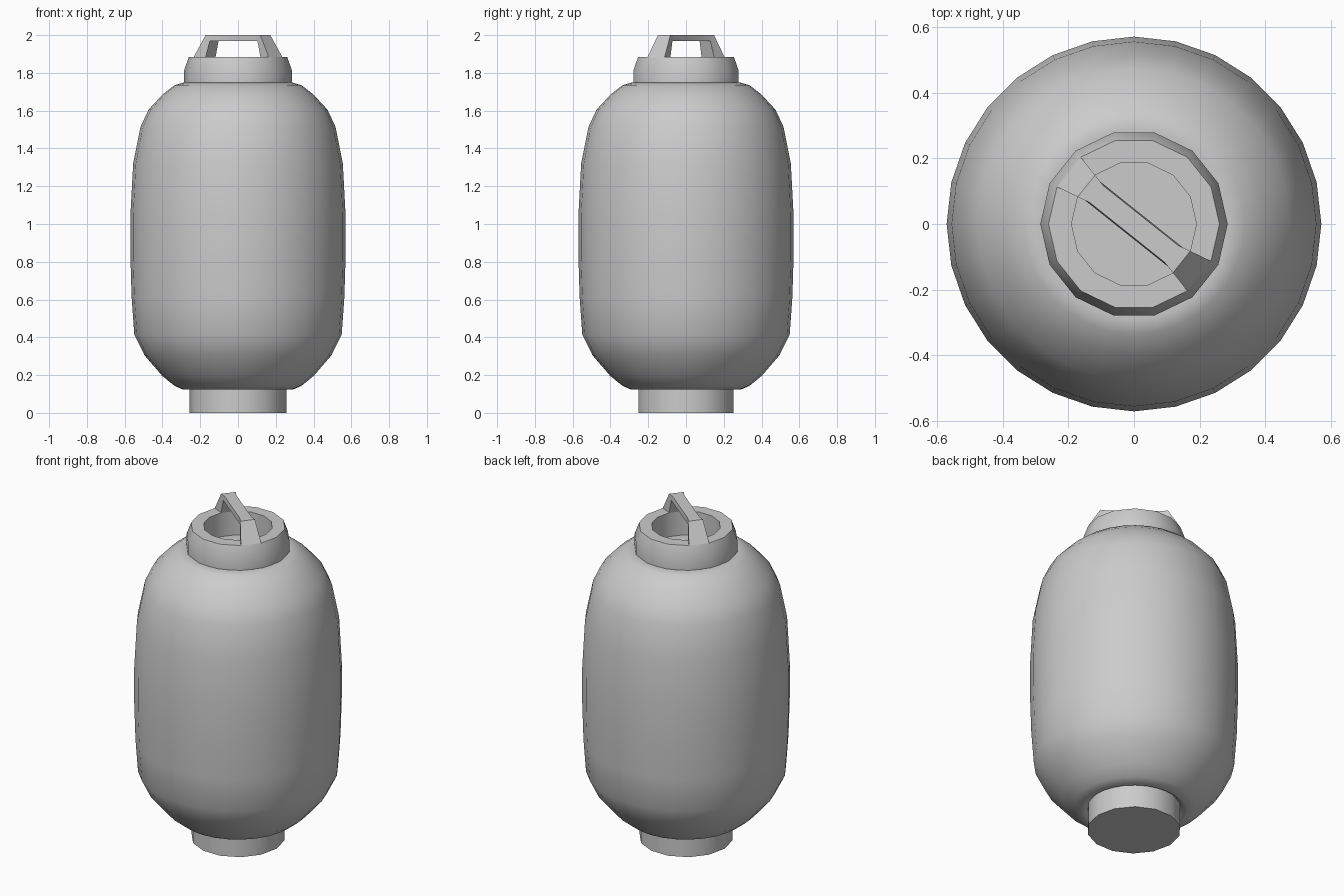
import bpy, bmesh, math

if "Cube" in bpy.data.objects:
    bpy.data.objects.remove(bpy.data.objects["Cube"])


def finish(name, bm, angle=32):
    bmesh.ops.remove_doubles(bm, verts=bm.verts, dist=1e-5)
    bmesh.ops.recalc_face_normals(bm, faces=bm.faces)
    me = bpy.data.meshes.new(name)
    bm.to_mesh(me)
    bm.free()
    ob = bpy.data.objects.new(name, me)
    bpy.context.collection.objects.link(ob)
    me.shade_smooth()
    me.set_sharp_from_angle(angle=math.radians(angle))
    return ob


def lathe(name, profile, sides, cap_start=False, cap_end=False, angle=32):
    """Revolve (radius, height) points around z."""
    bm = bmesh.new()
    rings = [[bm.verts.new((r * math.cos(2 * math.pi * i / sides),
                            r * math.sin(2 * math.pi * i / sides), z))
              for i in range(sides)] for r, z in profile]
    for a, b in zip(rings, rings[1:]):
        for i in range(sides):
            j = (i + 1) % sides
            bm.faces.new((a[i], a[j], b[j], b[i]))
    if cap_start:
        bm.faces.new(rings[0][::-1])
    if cap_end:
        bm.faces.new(rings[-1])
    return finish(name, bm, angle)


# Paper lantern body
lathe("lantern_body", [
    (0.25, 0.145), (0.27, 0.128), (0.29, 0.123), (0.336, 0.143), (0.40, 0.195),
    (0.495, 0.305), (0.549, 0.415), (0.563, 0.61), (0.57, 0.84), (0.57, 1.04),
    (0.555, 1.32), (0.516, 1.515), (0.474, 1.605), (0.40, 1.685),
    (0.336, 1.735), (0.29, 1.748), (0.25, 1.738)],
    28, True, True, angle=50)

# Base ring under the body
lathe("base", [(0.257, 0.0), (0.257, 0.145)], 14, True, True)

# Hollow top collar
lathe("top_collar", [(0.285, 1.74), (0.285, 1.815), (0.26, 1.885),
                     (0.19, 1.885), (0.19, 1.741)], 14, False, True)

# Carrying handle rising from two opposite collar faces
bm = bmesh.new()
section = [(0.26, 1.885), (0.19, 2.0), (0.148, 2.0), (0.165, 1.97), (0.19, 1.885)]
step = 2 * math.pi / 14
ends = []
for k in (5, 12):
    ends.append([[bm.verts.new((r * math.cos(a), r * math.sin(a), z))
                  for r, z in section] for a in (k * step, (k + 1) * step)])
for s, t in ends:
    for i in (0, 1, 3):
        bm.faces.new((s[i], s[i + 1], t[i + 1], t[i]))
    bm.faces.new(s)
    bm.faces.new(t[::-1])
(s0, t0), (s1, t1) = ends
bm.faces.new((s0[2], t0[2], s1[2], t1[2]))
bm.faces.new((s0[3], t0[3], s1[3], t1[3]))
bm.faces.new((s0[2], s0[3], t1[3], t1[2]))
bm.faces.new((t0[2], t0[3], s1[3], s1[2]))
finish("handle", bm, 20)
